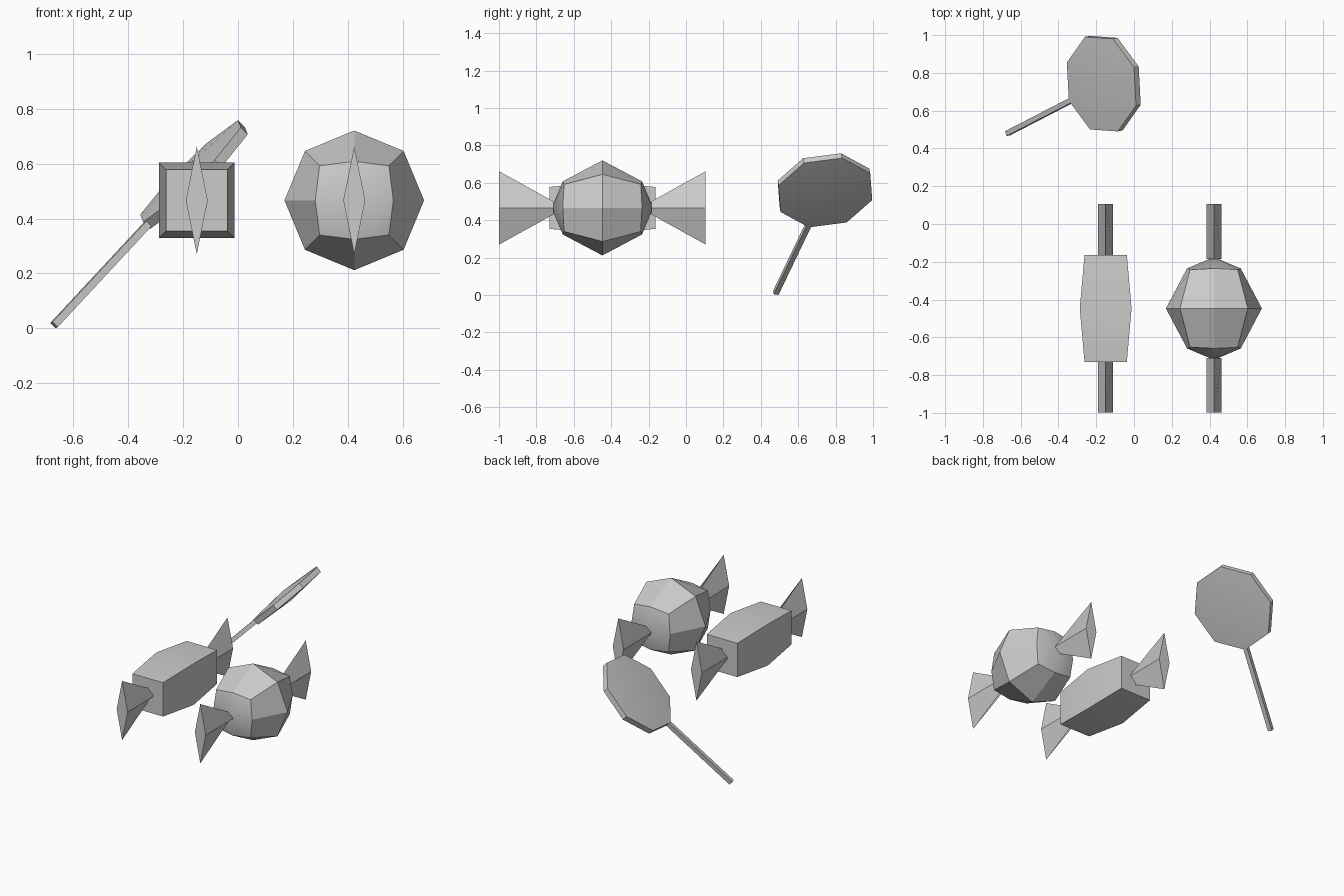
import bpy, math
from mathutils import Vector, Matrix

if "Cube" in bpy.data.objects:
    bpy.data.objects.remove(bpy.data.objects["Cube"])


def make(name, verts, faces, loc=(0, 0, 0), smooth=True):
    me = bpy.data.meshes.new(name)
    me.from_pydata([tuple(v) for v in verts], [], faces)
    ob = bpy.data.objects.new(name, me)
    bpy.context.collection.objects.link(ob)
    ob.location = loc
    bpy.ops.object.select_all(action='DESELECT')
    ob.select_set(True)
    bpy.context.view_layer.objects.active = ob
    bpy.ops.object.mode_set(mode='EDIT')
    bpy.ops.mesh.select_all(action='SELECT')
    bpy.ops.mesh.normals_make_consistent(inside=False)
    bpy.ops.object.mode_set(mode='OBJECT')
    if smooth:
        bpy.ops.object.shade_smooth_by_angle(angle=math.radians(30))
    return ob


def loft(rings):
    """Join equal-length rings and cap both ends."""
    n = len(rings[0])
    faces = [(r * n + i, r * n + (i + 1) % n, (r + 1) * n + (i + 1) % n, (r + 1) * n + i)
             for r in range(len(rings) - 1) for i in range(n)]
    last = (len(rings) - 1) * n
    faces += [tuple(range(n)), tuple(range(last, last + n))]
    return [v for ring in rings for v in ring], faces


# Twisted wrapper ends: diamond section flaring outwards
def wrapper_ends(prefix, loc):
    for label, s in (("front", -1), ("back", 1)):
        rings = [[(0.04, s * y, 0), (0, s * y, h), (-0.04, s * y, 0), (0, s * y, -h)]
                 for y, h in ((0.262, 0.035), (0.552, 0.196))]
        make(f"{prefix}_wrapper_{label}", *loft(rings), loc, smooth=False)


# Bar candy: square section, slightly bulged in the middle
bar_loc = (-0.15, -0.447, 0.466)
rings = [[(a * w, y, b * w) for a, b in ((1, 1), (-1, 1), (-1, -1), (1, -1))]
         for y, w in ((-0.284, 0.112), (0, 0.137), (0.284, 0.112))]
make("bar_candy", *loft(rings), bar_loc)
wrapper_ends("bar", bar_loc)

# Round candy: once-divided cube pushed out to a ball
ball_loc = (0.423, -0.447, 0.466)


def ball_point(x, y, z):
    if y == 0:
        r = 0.254 / math.hypot(x, z)
        return (x * r, 0, z * r)
    k = abs(x) + abs(z)
    side = (0, 0.142, 0.126)[k]
    return (x * side, y * (0.272, 0.212, 0.205)[k], z * side)


index, verts, faces = {}, [], []


def vert(p):
    if p not in index:
        index[p] = len(verts)
        verts.append(ball_point(*p))
    return index[p]


for axis in range(3):
    for s in (-1, 1):
        for a in (-1, 0):
            for b in (-1, 0):
                quad = []
                for u, v in ((a, b), (a + 1, b), (a + 1, b + 1), (a, b + 1)):
                    p = [u, v]
                    p.insert(axis, s)
                    quad.append(vert(tuple(p)))
                faces.append(quad)
make("round_candy", verts, faces, ball_loc)
wrapper_ends("round", ball_loc)

# Lollipop axes: along the stick, across the disc, disc normal
along = Vector((0.642, 0.331, 0.69)).normalized()
across = Vector((-0.326, 0.94, -0.148))
across = (across - along * across.dot(along)).normalized()
normal = along.cross(across)
centre = Vector((-0.16, 0.743, 0.56))


def place(a, b, c):
    return centre + along * a + across * b + normal * c


# Octagonal lollipop head with gently domed faces
R, T, DOME = 0.268, 0.018, 0.038
n = 8
verts = [place(R * math.cos(i * math.tau / n), R * math.sin(i * math.tau / n), h)
         for h in (-T, T) for i in range(n)]
verts += [place(0, 0, -DOME), place(0, 0, DOME)]
faces = []
for i in range(n):
    j = (i + 1) % n
    faces += [(i, j, n + j, n + i), (i, j, 2 * n), (n + i, n + j, 2 * n + 1)]
make("lollipop_head", verts, faces)

# Lollipop stick
r = 0.0135
rings = [[place(a, sx * r, sy * r) for sx, sy in ((1, 1), (-1, 1), (-1, -1), (1, -1))]
         for a in (-0.793, -0.24)]
make("lollipop_stick", *loft(rings), smooth=False)
